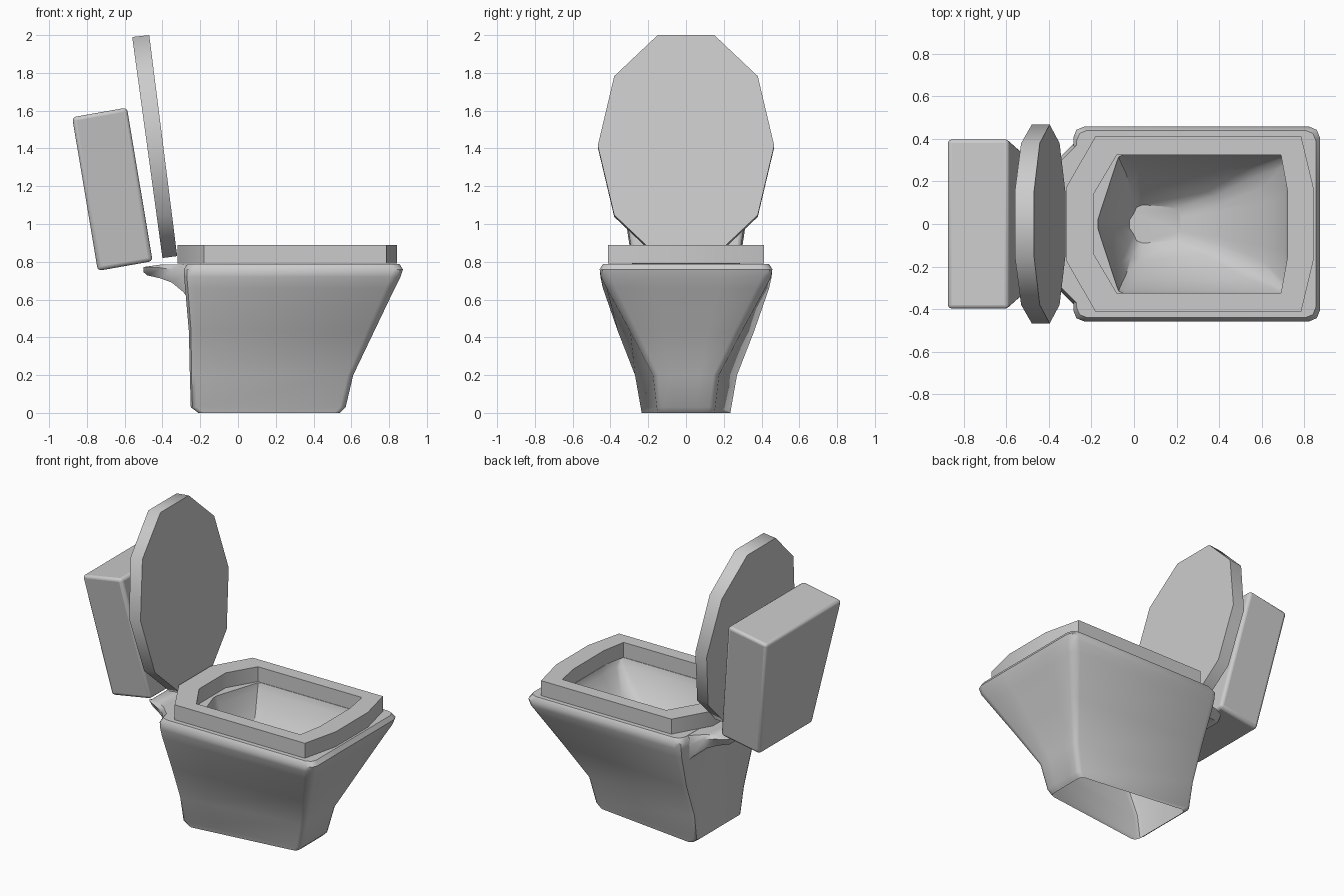
import bpy, bmesh, math

if "Cube" in bpy.data.objects:
    bpy.data.objects.remove(bpy.data.objects["Cube"])


def loft(name, rings, cap_start=True, cap_end=True, closed=False, angle=40, bevel=0):
    """Skin a list of equal-length point rings into one object."""
    bm = bmesh.new()
    vs = [[bm.verts.new(p) for p in ring] for ring in rings]
    n = len(vs[0])
    pairs = list(zip(vs, vs[1:])) + ([(vs[-1], vs[0])] if closed else [])
    for a, b in pairs:
        for i in range(n):
            j = (i + 1) % n
            bm.faces.new((a[i], a[j], b[j], b[i]))
    if not closed:
        if cap_start:
            bm.faces.new(vs[0][::-1])
        if cap_end:
            bm.faces.new(vs[-1])
    bmesh.ops.recalc_face_normals(bm, faces=bm.faces)
    me = bpy.data.meshes.new(name)
    bm.to_mesh(me)
    bm.free()
    ob = bpy.data.objects.new(name, me)
    bpy.context.collection.objects.link(ob)
    if bevel:
        mod = ob.modifiers.new("Bevel", 'BEVEL')
        mod.width, mod.segments = bevel, 3
    bpy.ops.object.select_all(action='DESELECT')
    bpy.context.view_layer.objects.active = ob
    ob.select_set(True)
    bpy.ops.object.shade_smooth_by_angle(angle=math.radians(angle))
    return ob


def mirror_y(half, z):
    """Close a half outline (x, y>=0) across the x axis at height z."""
    return [(x, y, z) for x, y in half] + [(x, -y, z) for x, y in half[::-1]]


def rounded_ring(z, x0, x1, hw_back, hw_front, r, nose=0.0):
    """Trapezoid outline with rounded corners; nose pushes the back edge to a point."""
    k = r * 0.29
    half = [(x1, hw_front * 0.4), (x1, hw_front - r), (x1 - k, hw_front - k), (x1 - r, hw_front),
            (x0 + r, hw_back), (x0 + k, hw_back - k), (x0, hw_back - r), (x0 - nose, 0.02)]
    return mirror_y(half, z)


# pedestal: outer wall from the open foot up to the rim, then down into the bowl
outer = [(0.00, -0.21, 0.54, 0.235, 0.15, 0.03), (0.03, -0.25, 0.57, 0.24, 0.155, 0.03),
         (0.20, -0.255, 0.61, 0.27, 0.175, 0.03), (0.43, -0.26, 0.72, 0.36, 0.295, 0.04),
         (0.66, -0.28, 0.83, 0.44, 0.42, 0.05), (0.72, -0.285, 0.86, 0.453, 0.45, 0.05),
         (0.76, -0.285, 0.873, 0.457, 0.457, 0.05), (0.788, -0.27, 0.855, 0.44, 0.44, 0.05)]
inner = [(0.788, -0.08, 0.72, 0.325, 0.325, 0.03, 0.09), (0.74, -0.08, 0.71, 0.315, 0.315, 0.04, 0.08),
         (0.62, -0.06, 0.60, 0.26, 0.25, 0.08, 0.06), (0.48, -0.03, 0.40, 0.17, 0.15, 0.06, 0.03),
         (0.40, 0.0, 0.22, 0.09, 0.08, 0.04, 0.02)]
loft("bowl", [rounded_ring(*p) for p in outer + inner], cap_start=False)

# hinge shelf behind the bowl, lofted along x
shelf = [(-0.23, 0.56, 0.786, 0.39, 0.43), (-0.29, 0.64, 0.787, 0.35, 0.37),
         (-0.35, 0.69, 0.786, 0.28, 0.31), (-0.41, 0.712, 0.785, 0.25, 0.285),
         (-0.48, 0.728, 0.775, 0.22, 0.25), (-0.50, 0.745, 0.76, 0.20, 0.22)]
loft("hinge_shelf", [[(x, -wl, zl), (x, wl, zl), (x, wt, (zl + zt) / 2 + 0.02), (x, wt - 0.02, zt),
                      (x, -wt + 0.02, zt), (x, -wt, (zl + zt) / 2 + 0.02)]
                     for x, zl, zt, wl, wt in shelf])

# seat ring: eight-sided inside and out
seat_out = [(0.843, 0.17), (0.785, 0.413), (-0.18, 0.413), (-0.32, 0.17)]
seat_in = [(0.72, 0.16), (0.69, 0.325), (-0.08, 0.325), (-0.19, 0.14)]
loft("seat", [mirror_y(seat_out, 0.79), mirror_y(seat_out, 0.89),
              mirror_y(seat_in, 0.89), mirror_y(seat_in, 0.79)], closed=True, angle=50)

# raised lid: ten-sided slab leaning back
half = [(0.15, 0.0), (0.38, 0.186), (0.467, 0.5), (0.38, 0.814), (0.15, 1.0)]
outline = half + [(-y, t) for y, t in half[::-1]]


def lid_face(low, high):
    return [(low[0] + (high[0] - low[0]) * t, y, low[1] + (high[1] - low[1]) * t)
            for y, t in outline]


loft("lid", [lid_face((-0.40, 0.82), (-0.56, 1.99)), lid_face((-0.322, 0.83), (-0.47, 2.0))],
     angle=60)


# tank: tilted box tapering downward
def tank_ring(back, front, hw):
    return [(back[0], -hw, back[1]), (front[0], -hw, front[1]),
            (front[0], hw, front[1]), (back[0], hw, back[1])]


loft("tank", [tank_ring((-0.742, 0.752), (-0.452, 0.803), 0.28),
              tank_ring((-0.878, 1.565), (-0.588, 1.616), 0.40)], bevel=0.02)
